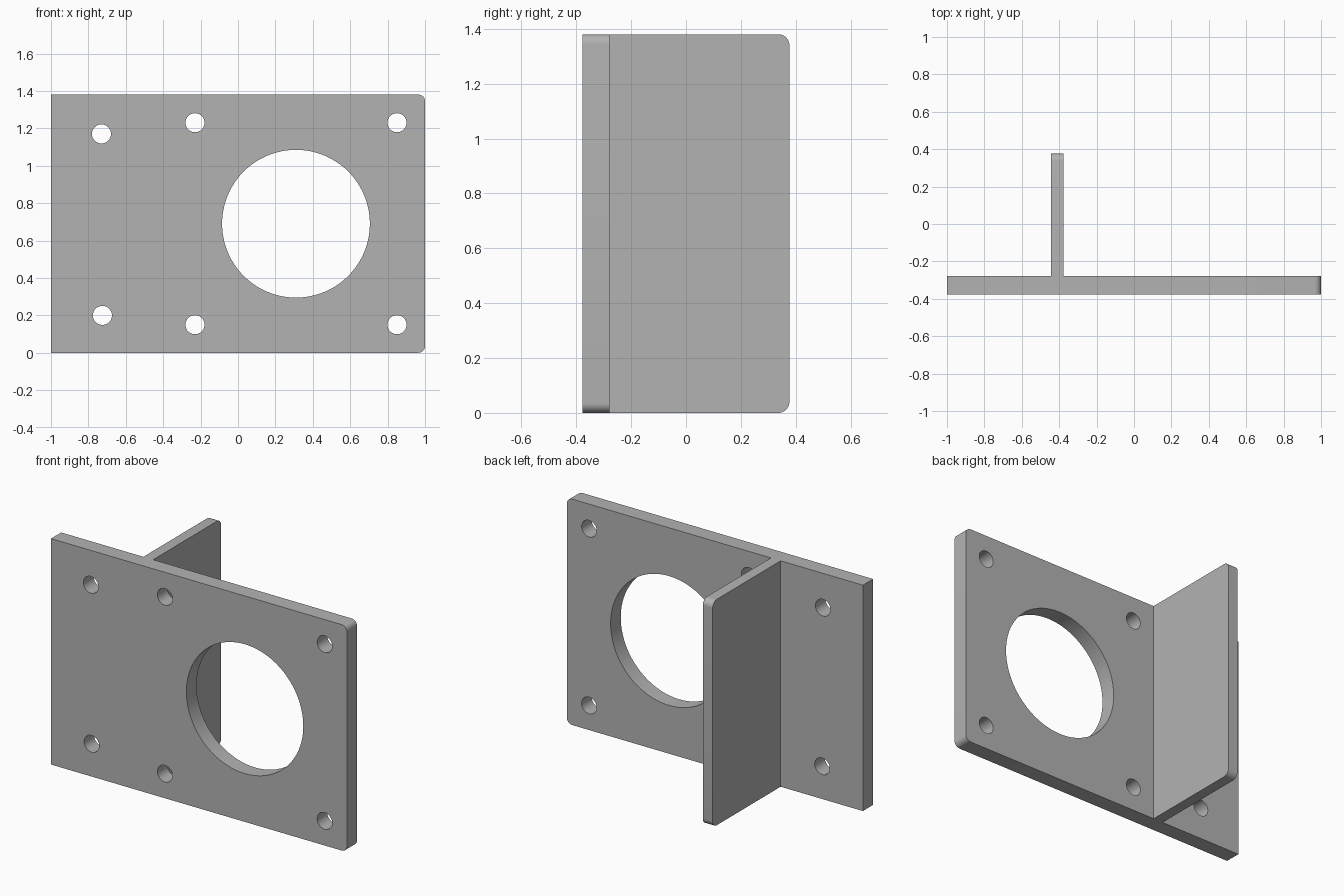
import bpy, bmesh
from math import sin, cos, pi, radians
from mathutils import Matrix

cube = bpy.data.objects.get("Cube")
if cube:
    bpy.data.objects.remove(cube, do_unlink=True)

HEIGHT = 1.38
grey = bpy.data.materials.new("plain_grey")
grey.use_nodes = True
colour = (0.45, 0.45, 0.45, 1)
grey.diffuse_color = colour
grey.node_tree.nodes["Principled BSDF"].inputs["Base Color"].default_value = colour


def circle(cx, cz, r, n):
    return [(cx + r * cos(2 * pi * i / n), cz + r * sin(2 * pi * i / n)) for i in range(n)]


def rounded_end(x0, x1, r, steps=8):
    """Rectangle over the full height with both corners rounded at x1."""
    pts = [(x0, HEIGHT), (x0, 0)]
    for cz, start in ((r, -pi / 2), (HEIGHT - r, 0)):
        for i in range(steps + 1):
            a = start + pi / 2 * i / steps
            pts.append((x1 - r + r * cos(a), cz + r * sin(a)))
    return pts


def slab(name, loops, thickness, matrix):
    """Fill an outline with holes in local XZ and extrude it along +Y."""
    bm = bmesh.new()
    for loop in loops:
        verts = [bm.verts.new((x, 0, z)) for x, z in loop]
        for a, b in zip(verts, verts[1:] + verts[:1]):
            bm.edges.new((a, b))
    bmesh.ops.triangle_fill(bm, use_beauty=True, use_dissolve=False, edges=bm.edges[:])
    ext = bmesh.ops.extrude_face_region(bm, geom=bm.faces[:], use_keep_orig=True)
    moved = [v for v in ext["geom"] if isinstance(v, bmesh.types.BMVert)]
    bmesh.ops.translate(bm, verts=moved, vec=(0, thickness, 0))
    bm.transform(matrix)
    bmesh.ops.recalc_face_normals(bm, faces=bm.faces[:])
    mesh = bpy.data.meshes.new(name)
    bm.to_mesh(mesh)
    bm.free()
    mesh.materials.append(grey)
    obj = bpy.data.objects.new(name, mesh)
    bpy.context.collection.objects.link(obj)
    bpy.ops.object.select_all(action="DESELECT")
    obj.select_set(True)
    bpy.context.view_layer.objects.active = obj
    bpy.ops.object.shade_smooth_by_angle(angle=radians(30))


# Front plate with a large round opening and six bolt holes
bolts = [(-0.73, 1.17), (-0.725, 0.2)] + [(x, z) for x in (-0.23, 0.85) for z in (0.15, 1.23)]
plate = [rounded_end(-1, 1, 0.035), circle(0.31, 0.69, 0.395, 96)]
plate += [circle(x, z, 0.051, 32) for x, z in bolts]
slab("mounting_plate", plate, 0.098, Matrix.Translation((0, -0.377, 0)))

# Upright fin standing on the back of the plate
turn = Matrix.Translation((-0.378, 0, 0)) @ Matrix.Rotation(pi / 2, 4, "Z")
slab("support_fin", [rounded_end(-0.279, 0.377, 0.04)], 0.066, turn)
